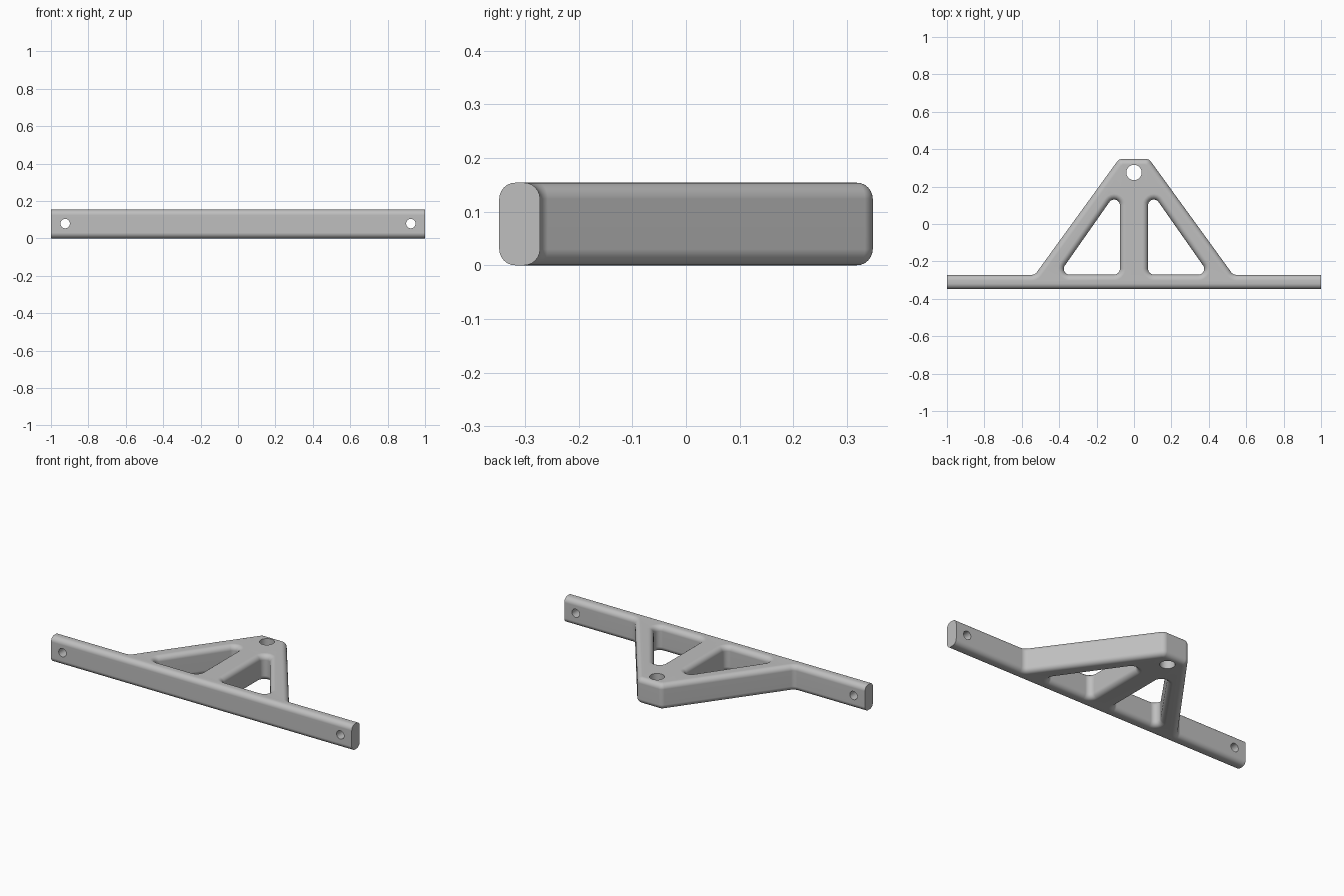
import bpy, bmesh, math
from mathutils import Vector

cube = bpy.data.objects.get("Cube")
if cube:
    bpy.data.objects.remove(cube, do_unlink=True)

HEIGHT, FILLET, STEPS = 0.154, 0.03, 6

grey = bpy.data.materials.new("light grey")
grey.use_nodes = True
grey.diffuse_color = (0.52, 0.52, 0.52, 1)
grey.node_tree.nodes["Principled BSDF"].inputs["Base Color"].default_value = (0.52, 0.52, 0.52, 1)


def rounded(corners, segments=8):
    """Turn (x, y, radius) corners into a polygon with arcs at the corners."""
    points = []
    for i, (x, y, r) in enumerate(corners):
        p = Vector((x, y))
        if r == 0:
            points.append(p)
            continue
        d1 = (Vector(corners[i - 1][:2]) - p).normalized()
        d2 = (Vector(corners[(i + 1) % len(corners)][:2]) - p).normalized()
        half = d1.angle(d2) / 2
        inward, across = (d1 + d2).normalized(), (d1 - d2).normalized()
        centre = p + inward * (r / math.sin(half))
        sweep = math.pi / 2 - half
        for k in range(segments + 1):
            a = sweep * (1 - 2 * k / segments)
            points.append(centre + r * (across * math.sin(a) - inward * math.cos(a)))
    return points


def inset(points, amount):
    """Move a loop into the material on its left; the bar ends stay flat."""
    result = []
    for i, p in enumerate(points):
        e1 = (p - points[i - 1]).normalized()
        e2 = (points[(i + 1) % len(points)] - p).normalized()
        n1, n2 = Vector((-e1.y, e1.x)), Vector((-e2.y, e2.x))
        q = p + (n1 + n2) * (amount / (1 + n1.dot(n2)))
        if abs(p.x) > 0.999:
            q.x = p.x
        result.append(q)
    return result


# Outline of the bracket, counter-clockwise, and its two triangular openings, clockwise
right_side = [(1, -0.348, 0), (1, -0.272, 0), (0.53, -0.272, 0.035), (0.08, 0.348, 0.035)]
outline = rounded(right_side + [(-x, y, r) for x, y, r in reversed(right_side)])
opening = [(0.075, -0.271, 0.033), (0.075, 0.198, 0.031), (0.404, -0.271, 0.031)]
right_opening = rounded(opening)
left_opening = rounded([(-x, y, r) for x, y, r in reversed(opening)])

# Rounded edge profile as (inset, height) levels from bottom to top
arc = [k * math.pi / 2 / STEPS for k in range(STEPS + 1)]
lower = [(FILLET * (1 - math.sin(a)), FILLET * (1 - math.cos(a))) for a in arc]
levels = lower + [(d, HEIGHT - z) for d, z in reversed(lower)]

bm = bmesh.new()
cap_edges = {0: [], len(levels) - 1: []}
for loop in (outline, right_opening, left_opening):
    rings = [[bm.verts.new((p.x, p.y, z)) for p in inset(loop, d)] for d, z in levels]
    n = len(loop)
    for a, b in zip(rings, rings[1:]):
        for i in range(n):
            j = (i + 1) % n
            bm.faces.new((a[i], a[j], b[j], b[i]))
    for level, edges in cap_edges.items():
        ring = rings[level]
        edges += [bm.edges.get((ring[i], ring[(i + 1) % n])) for i in range(n)]
for edges in cap_edges.values():
    bmesh.ops.triangle_fill(bm, edges=edges, use_beauty=True, use_dissolve=False)
bmesh.ops.recalc_face_normals(bm, faces=bm.faces)
mesh = bpy.data.meshes.new("bracket")
bm.to_mesh(mesh)
bm.free()
mesh.materials.append(grey)
bracket = bpy.data.objects.new("bracket", mesh)
bpy.context.collection.objects.link(bracket)


def drill(location, radius, rotation=(0, 0, 0)):
    """Cut a round hole through the bracket."""
    bpy.ops.mesh.primitive_cylinder_add(vertices=40, radius=radius, depth=0.4,
                                        location=location, rotation=rotation)
    cutter = bpy.context.object
    cutter.name = "drill_cutter"
    cutter.hide_render = True
    cutter.data.materials.append(grey)
    cut = bracket.modifiers.new("hole", "BOOLEAN")
    cut.operation, cut.solver, cut.object = "DIFFERENCE", "EXACT", cutter
    bpy.ops.object.select_all(action="DESELECT")
    bpy.context.view_layer.objects.active = bracket
    bracket.select_set(True)
    bpy.ops.object.modifier_apply(modifier=cut.name)
    bpy.data.objects.remove(cutter, do_unlink=True)


# Tip hole and the two mounting holes in the bar
drill((0, 0.275, HEIGHT / 2), 0.041)
for side in (-1, 1):
    drill((side * 0.924, -0.31, HEIGHT / 2 + 0.002), 0.025, (math.pi / 2, 0, 0))

# Smooth fillets with flat caps
bpy.ops.object.shade_smooth_by_angle(angle=math.radians(30))
weighted = bracket.modifiers.new("flat_caps", "WEIGHTED_NORMAL")
weighted.keep_sharp = True
